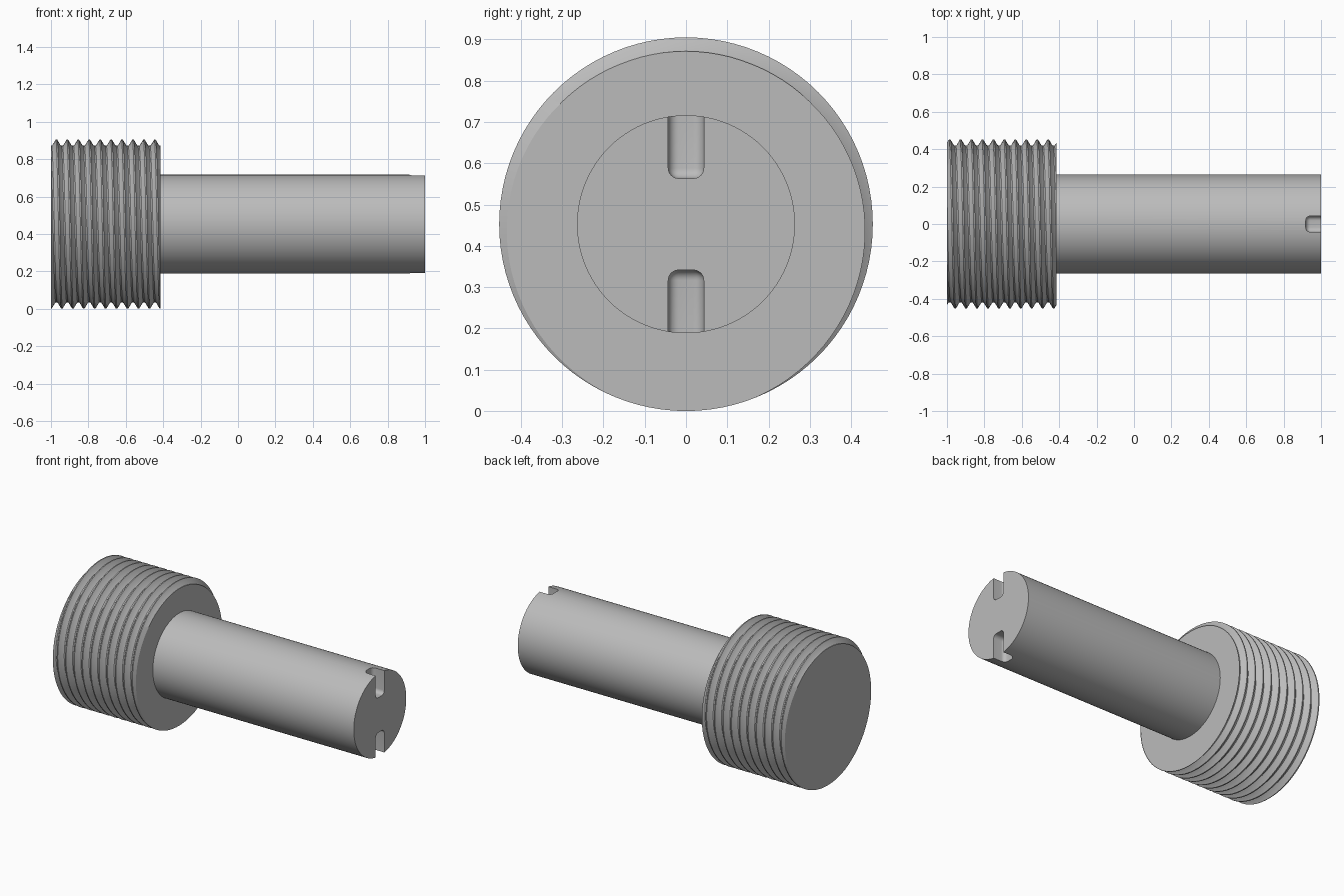
import bpy, bmesh, math
from mathutils import Vector

cube = bpy.data.objects.get("Cube")
if cube:
    bpy.data.objects.remove(cube, do_unlink=True)

R_CREST, R_ROOT, R_SHAFT = 0.4525, 0.419, 0.264
AXIS_Z = R_CREST
X_BACK, X_SHOULDER, X_TIP = -1.0, -0.415, 1.0
PITCH = (X_SHOULDER - X_BACK) / 10
SEGS = 96

steel = bpy.data.materials.new("grey steel")
steel.use_nodes = True
grey = (0.5, 0.5, 0.5, 1)
steel.diffuse_color = grey
steel.node_tree.nodes["Principled BSDF"].inputs["Base Color"].default_value = grey


def finish(bm, name):
    bmesh.ops.recalc_face_normals(bm, faces=bm.faces)
    mesh = bpy.data.meshes.new(name)
    bm.to_mesh(mesh)
    bm.free()
    obj = bpy.data.objects.new(name, mesh)
    bpy.context.collection.objects.link(obj)
    mesh.materials.append(steel)
    return obj


def smooth(obj):
    bpy.ops.object.select_all(action='DESELECT')
    obj.select_set(True)
    bpy.context.view_layer.objects.active = obj
    bpy.ops.object.shade_smooth_by_angle(angle=math.radians(30))


# Threaded head: a tooth profile swept along a right-handed helix
bm = bmesh.new()
mid_root = R_ROOT + 0.003
profile = [(-0.06, R_CREST), (0.06, R_CREST), (0.37, mid_root), (0.44, R_ROOT),
           (0.56, R_ROOT), (0.63, mid_root), (0.94, R_CREST)]
rows = []
for m in range(-2 * SEGS, 12 * SEGS + 1):
    turn = m / SEGS
    a = math.tau * turn - math.pi / 2
    rows.append([bm.verts.new((X_BACK + PITCH * (turn + t),
                               r * math.cos(a), AXIS_Z + r * math.sin(a)))
                 for t, r in profile])
for r0, r1 in zip(rows, rows[1:]):
    for k in range(len(profile) - 1):
        bm.faces.new((r0[k], r1[k], r1[k + 1], r0[k + 1]))
bmesh.ops.remove_doubles(bm, verts=bm.verts, dist=1e-5)

# Trim both ends square and cap them
for x, side in ((X_BACK, -1), (X_SHOULDER, 1)):
    cut = bmesh.ops.bisect_plane(bm, geom=bm.verts[:] + bm.edges[:] + bm.faces[:],
                                 dist=1e-6, plane_co=(x, 0, 0),
                                 plane_no=(side, 0, 0), clear_outer=True)
    rim = [e for e in bm.edges if e.is_boundary
           and all(abs(v.co.x - x) < 1e-4 for v in e.verts)]
    bmesh.ops.edgeloop_fill(bm, edges=rim)
smooth(finish(bm, "threaded_head"))

# Plain shaft
bm = bmesh.new()
ends = []
for x in (X_SHOULDER - 0.02, X_TIP):
    ends.append([bm.verts.new((x, R_SHAFT * math.cos(math.tau * i / SEGS),
                               AXIS_Z + R_SHAFT * math.sin(math.tau * i / SEGS)))
                 for i in range(SEGS)])
    bm.faces.new(ends[-1])
for i in range(SEGS):
    j = (i + 1) % SEGS
    bm.faces.new((ends[0][i], ends[0][j], ends[1][j], ends[1][i]))
shaft = finish(bm, "shaft")

# Two rounded key slots in the shaft tip
for name, side in (("upper_slot_cutter", 1), ("lower_slot_cutter", -1)):
    bm = bmesh.new()
    bmesh.ops.create_cube(bm, size=1)
    bmesh.ops.scale(bm, verts=bm.verts, vec=(0.2, 0.086, 0.3))
    bmesh.ops.translate(bm, verts=bm.verts,
                        vec=Vector((0.918 + 0.1, 0, AXIS_Z + side * (0.111 + 0.15))))
    bmesh.ops.bevel(bm, geom=bm.edges[:], offset=0.025, segments=6,
                    profile=0.5, affect='EDGES')
    cutter = finish(bm, name)
    mod = shaft.modifiers.new(name, 'BOOLEAN')
    mod.operation = 'DIFFERENCE'
    mod.solver = 'EXACT'
    mod.object = cutter
    bpy.ops.object.select_all(action='DESELECT')
    bpy.context.view_layer.objects.active = shaft
    shaft.select_set(True)
    bpy.ops.object.modifier_apply(modifier=name)
    bpy.data.objects.remove(cutter, do_unlink=True)
smooth(shaft)
